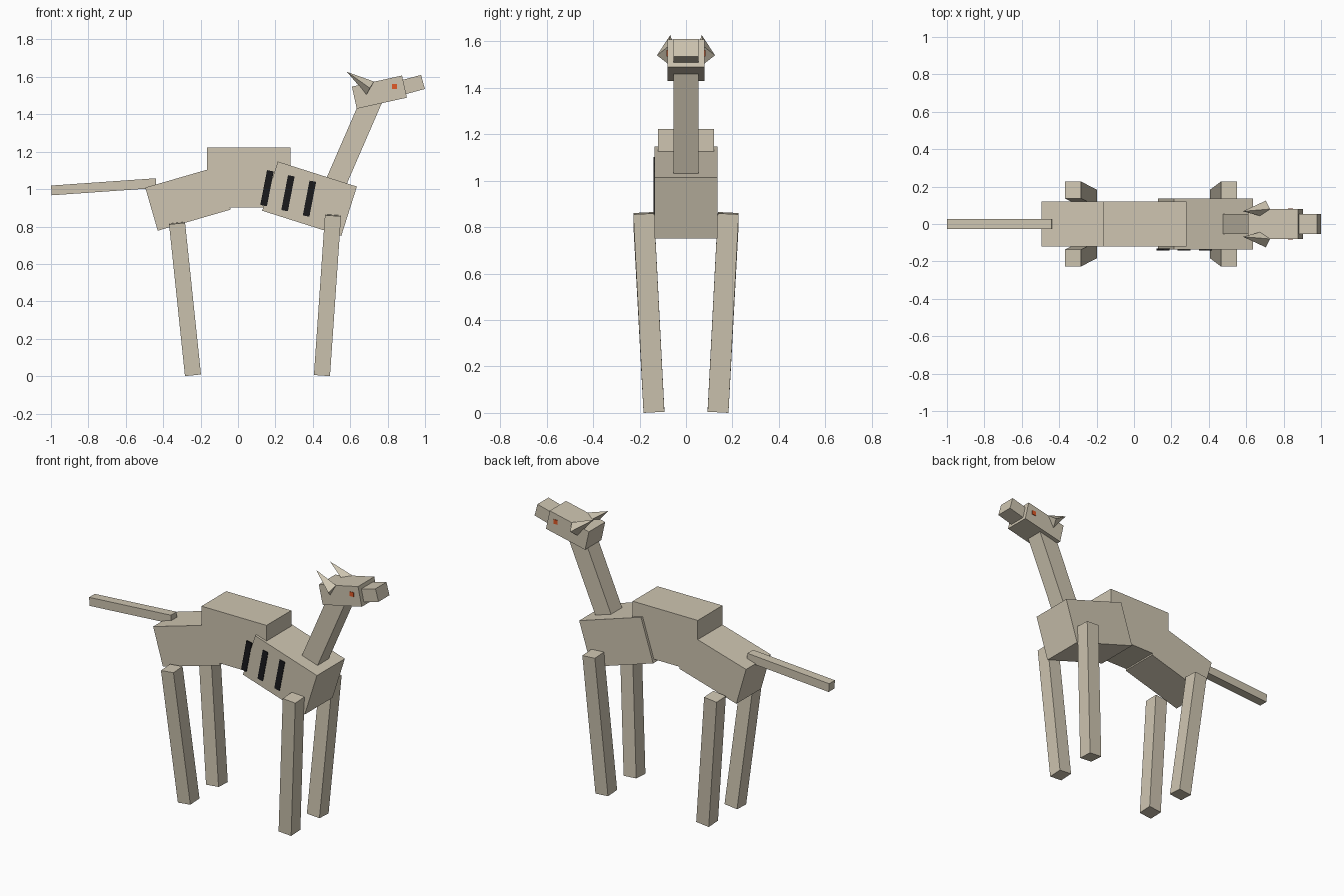
import bpy, bmesh
from mathutils import Vector, Matrix

if "Cube" in bpy.data.objects:
    bpy.data.objects.remove(bpy.data.objects["Cube"])


def material(name, rgb):
    m = bpy.data.materials.new(name)
    m.diffuse_color = (*rgb, 1)
    m.use_nodes = True
    m.node_tree.nodes["Principled BSDF"].inputs["Base Color"].default_value = m.diffuse_color
    return m


HIDE = material("tan_hide", (0.62, 0.56, 0.44))
BLACK = material("black_stripe", (0.01, 0.01, 0.012))
RED = material("red_eye", (0.75, 0.1, 0.02))


def finish(name, bm, mat):
    bmesh.ops.recalc_face_normals(bm, faces=bm.faces)
    me = bpy.data.meshes.new(name)
    bm.to_mesh(me)
    bm.free()
    me.materials.append(mat)
    ob = bpy.data.objects.new(name, me)
    bpy.context.collection.objects.link(ob)
    return ob


def bar(name, p, q, width, thick, mat=HIDE):
    """Box running from p to q, width along y, thick across."""
    p, q = Vector(p), Vector(q)
    z = (q - p).normalized()
    x = Vector((0, 1, 0)).cross(z).normalized()
    y = z.cross(x)
    rot = Matrix((x, y, z)).transposed().to_4x4()
    scale = Matrix.Diagonal((thick, width, (q - p).length, 1))
    bm = bmesh.new()
    bmesh.ops.create_cube(bm, size=1, matrix=Matrix.Translation((p + q) / 2) @ rot @ scale)
    return finish(name, bm, mat)


# Body: sloping hips, raised back, sloping chest
bar("hips", (-0.4625, 0, 0.893), (-0.072, 0, 1.006), 0.242, 0.24)
bar("back", (-0.165, 0, 1.063), (0.28, 0, 1.063), 0.242, 0.32)
bar("chest", (0.171, 0, 1.016), (0.594, 0, 0.882), 0.273, 0.276)

# Tail, neck, head and snout
bar("tail", (-0.998, 0, 0.993), (-0.438, 0, 1.032), 0.056, 0.052)
bar("neck", (0.504, 0, 0.99), (0.721, 0, 1.49), 0.108, 0.112)
bar("head", (0.622, 0, 1.489), (0.89, 0, 1.548), 0.159, 0.121)
bar("snout", (0.86, 0, 1.538), (0.989, 0, 1.573), 0.107, 0.078)

# Dark stripes on the front-facing side of the chest
for i, (x, z) in enumerate([(0.155, 1.005), (0.267, 0.978), (0.382, 0.949)]):
    dx, dz = 0.018, 0.093
    bar(f"side_stripe_{i + 1}", (x - dx, -0.136, z - dz), (x + dx, -0.136, z + dz),
        0.009, 0.036, BLACK)

for side, s in (("right", -1), ("left", 1)):
    # Legs, splayed outwards at the top
    bar(f"front_leg_{side}", (0.449, s * 0.138, 0.0055), (0.508, s * 0.182, 0.86), 0.09, 0.086)
    bar(f"rear_leg_{side}", (-0.241, s * 0.138, 0.007), (-0.326, s * 0.182, 0.818), 0.09, 0.086)

    # Eyes
    bar(f"eye_{side}", (0.823, s * 0.077, 1.549), (0.85, s * 0.077, 1.549), 0.012, 0.027, RED)

    # Ears: swept-back four-sided spikes
    bm = bmesh.new()
    base = [(0.727, 0.08, 1.575), (0.705, 0.125, 1.54), (0.687, 0.08, 1.505), (0.705, 0.035, 1.54)]
    ring = [bm.verts.new((x, s * y, z)) for x, y, z in base]
    tip = bm.verts.new((0.582, s * 0.068, 1.627))
    bm.faces.new(ring)
    for i in range(4):
        bm.faces.new((ring[i], ring[(i + 1) % 4], tip))
    finish(f"ear_{side}", bm, HIDE)
